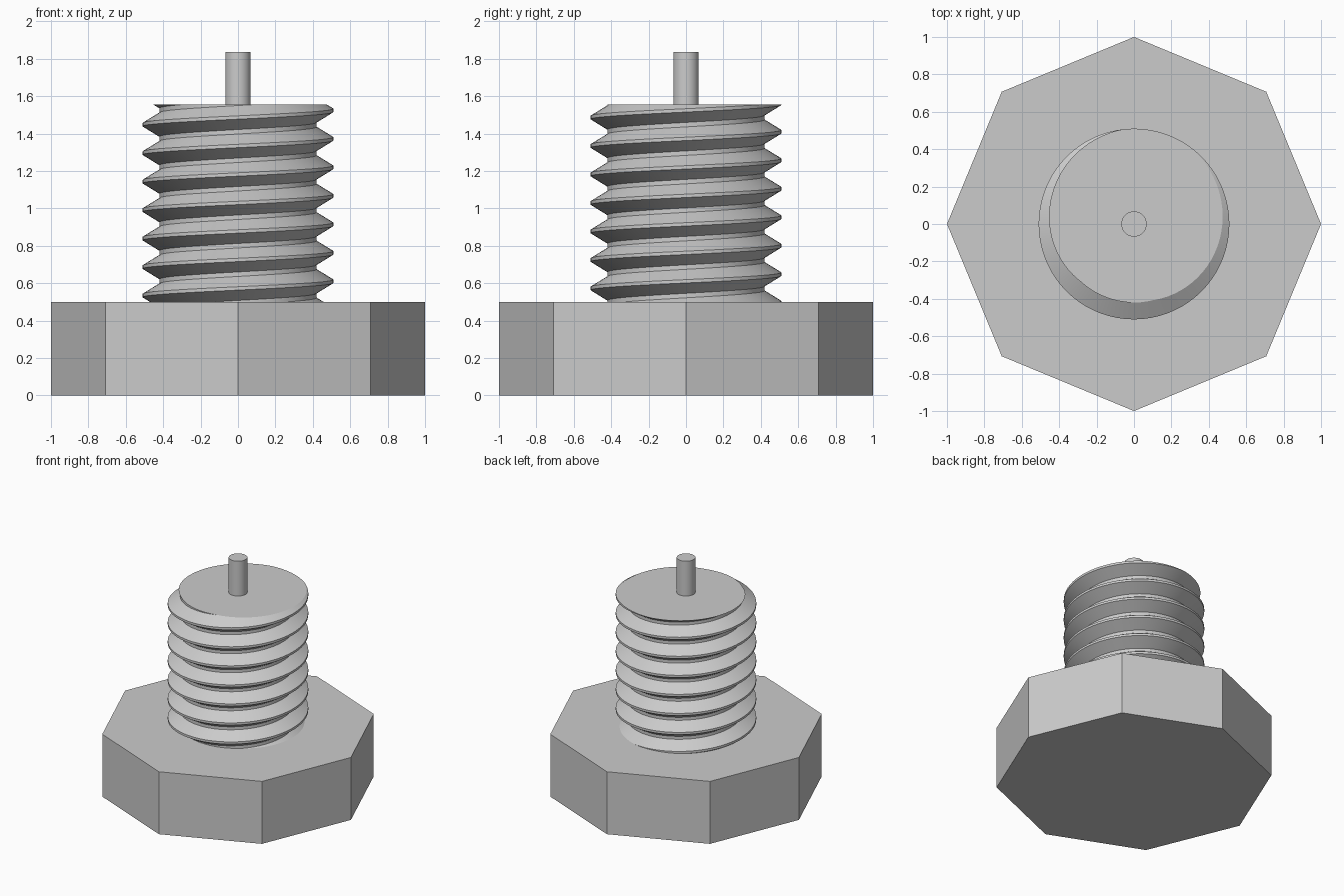
import bpy, bmesh, math
from mathutils import Vector

cube = bpy.data.objects.get("Cube")
if cube:
    bpy.data.objects.remove(cube, do_unlink=True)

grey = bpy.data.materials.new("plain grey")
grey.use_nodes = True
grey.diffuse_color = (0.6, 0.6, 0.6, 1)
grey.node_tree.nodes["Principled BSDF"].inputs["Base Color"].default_value = (0.6, 0.6, 0.6, 1)

HEAD_TOP, SHANK_TOP, PIN_TOP = 0.5, 1.556, 1.835


def add_object(name, bm, smooth):
    bmesh.ops.recalc_face_normals(bm, faces=bm.faces)
    mesh = bpy.data.meshes.new(name)
    bm.to_mesh(mesh)
    bm.free()
    mesh.materials.append(grey)
    obj = bpy.data.objects.new(name, mesh)
    bpy.context.collection.objects.link(obj)
    if smooth:
        bpy.ops.object.select_all(action='DESELECT')
        obj.select_set(True)
        bpy.context.view_layer.objects.active = obj
        bpy.ops.object.shade_smooth_by_angle(angle=math.radians(30))
    return obj


def prism(name, radius, z0, z1, sides, smooth):
    bm = bmesh.new()
    ring = [bm.verts.new((radius * math.cos(math.tau * i / sides),
                          radius * math.sin(math.tau * i / sides), z0))
            for i in range(sides)]
    base = bm.faces.new(ring)
    top = bmesh.ops.extrude_face_region(bm, geom=[base], use_keep_orig=True)["geom"]
    bmesh.ops.translate(bm, vec=(0, 0, z1 - z0),
                        verts=[v for v in top if isinstance(v, bmesh.types.BMVert)])
    return add_object(name, bm, smooth)


def threaded_shank(segments=72, pitch=0.1523, root=0.42, crest=0.51):
    # One thread: (radius, height relative to the crest centre)
    thread = [(crest, -0.009), (crest, 0.009), (root, 0.064), (root, 0.088)]
    turns, phase = 10, 1.524 - 8 * pitch
    bm = bmesh.new()
    columns = []
    for s in range(segments):
        a = math.tau * s / segments
        columns.append([bm.verts.new((r * math.cos(a), r * math.sin(a),
                                      phase + pitch * (t + s / segments) + dz))
                        for t in range(turns) for r, dz in thread])
    step = len(thread)
    for s in range(segments):
        left = columns[s]
        # The last column joins the first one a full turn higher
        right = columns[s + 1] if s + 1 < segments else columns[0][step:]
        for i in range(len(right) - 1):
            bm.faces.new((left[i], right[i], right[i + 1], left[i + 1]))
    # Cut the ends level and cap them; the lower end sits inside the head
    for z, direction in ((HEAD_TOP - 0.02, -1), (SHANK_TOP, 1)):
        cut = bmesh.ops.bisect_plane(bm, geom=bm.verts[:] + bm.edges[:] + bm.faces[:],
                                     plane_co=Vector((0, 0, z)),
                                     plane_no=Vector((0, 0, direction)),
                                     clear_outer=True)["geom_cut"]
        rim = [e for e in cut if isinstance(e, bmesh.types.BMEdge)]
        bmesh.ops.contextual_create(bm, geom=rim)
    return add_object("threaded_shank", bm, True)


prism("octagonal_head", 1.0, 0.0, HEAD_TOP, 8, False)
threaded_shank()
prism("top_pin", 0.068, SHANK_TOP - 0.05, PIN_TOP, 32, True)
